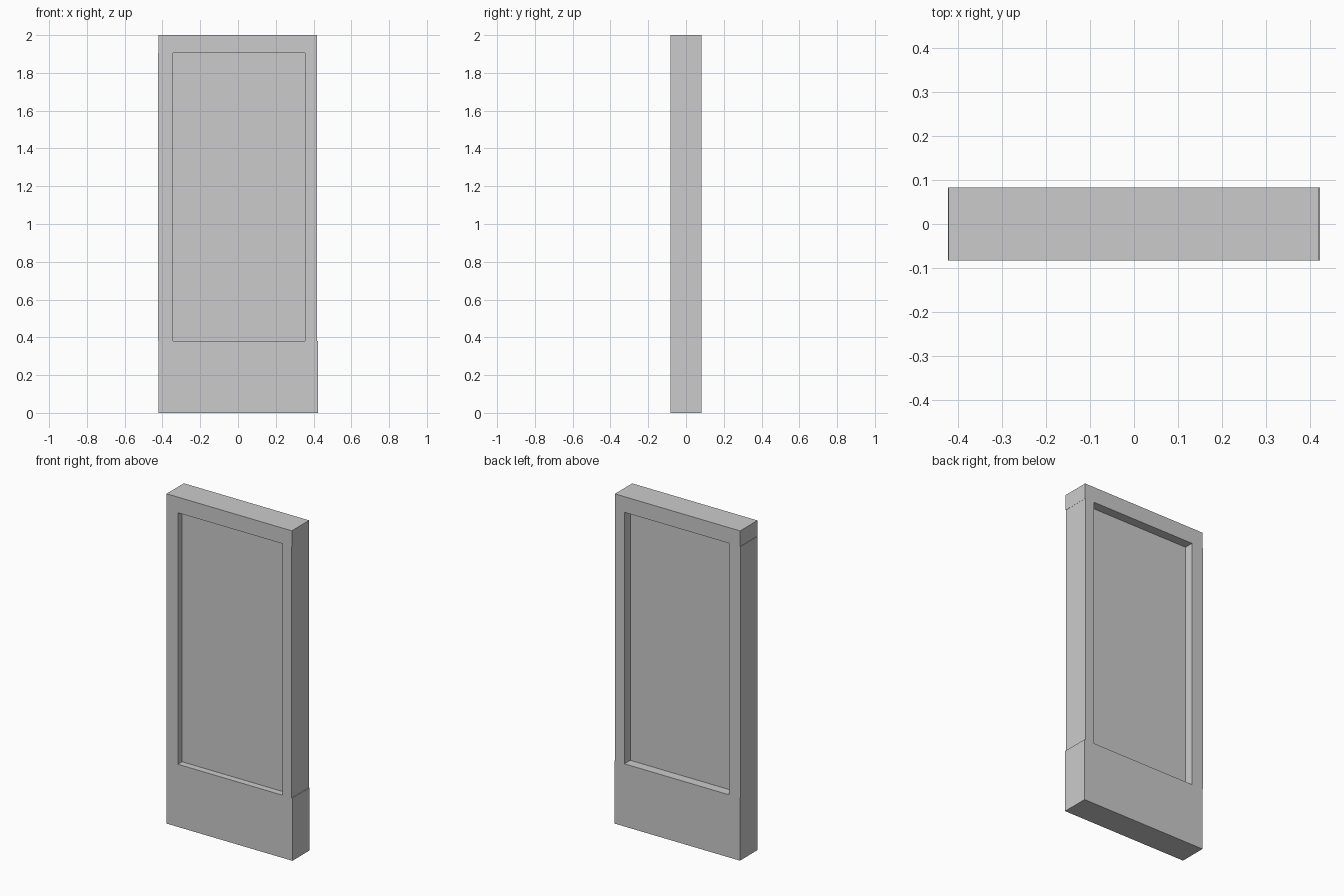
import bpy

cube = bpy.data.objects.get("Cube")
if cube:
    bpy.data.objects.remove(cube, do_unlink=True)

# Single plain grey
grey = bpy.data.materials.new("plain_grey")
grey.use_nodes = True
grey.diffuse_color = (0.6, 0.6, 0.6, 1)
grey.node_tree.nodes["Principled BSDF"].inputs["Base Color"].default_value = grey.diffuse_color


def box(name, x, y, z):
    """Box spanning the given (low, high) range on each axis."""
    spans = (x, y, z)
    bpy.ops.mesh.primitive_cube_add(size=1, location=[(a + b) / 2 for a, b in spans])
    obj = bpy.context.object
    obj.name = name
    obj.scale = [b - a for a, b in spans]
    bpy.ops.object.transform_apply(location=False, rotation=False, scale=True)
    obj.data.materials.append(grey)
    return obj


DEPTH = (-0.083, 0.083)
SILL, HEAD = 0.38, 1.905          # opening bottom and top
LEFT, RIGHT = 0.355, -0.345       # opening sides

# Rails and stiles, the stiles shifted slightly sideways from the rails
box("bottom_rail", (-0.42, 0.423), DEPTH, (0, SILL))
box("top_rail", (-0.421, 0.419), DEPTH, (HEAD, 2))
box("right_stile", (-0.423, RIGHT), DEPTH, (SILL, HEAD))
box("left_stile", (LEFT, 0.418), DEPTH, (SILL, HEAD))

# Panel recessed on both faces
box("recessed_panel", (RIGHT, LEFT), (-0.043, 0.027), (SILL, HEAD))
